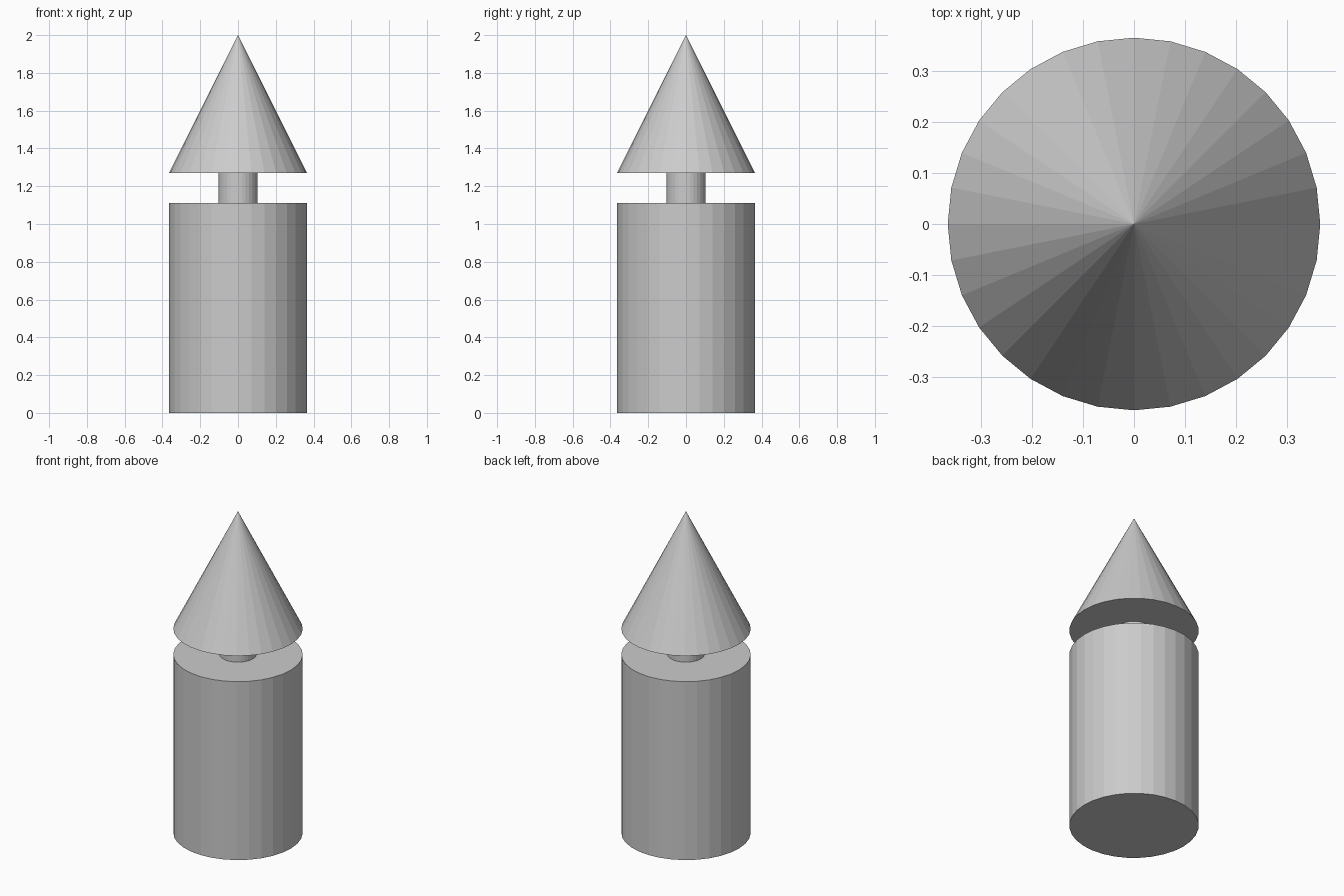
import bpy

if "Cube" in bpy.data.objects:
    bpy.data.objects.remove(bpy.data.objects["Cube"])

SIDES = 32
RADIUS = 0.365
BODY_TOP = 1.11
TIP_BASE = 1.27
TIP_TOP = 2.0


def tapered(name, r_bottom, r_top, z0, z1):
    """Flat-shaded round part standing between heights z0 and z1."""
    bpy.ops.mesh.primitive_cone_add(
        vertices=SIDES, radius1=r_bottom, radius2=r_top,
        depth=z1 - z0, location=(0, 0, (z0 + z1) / 2))
    obj = bpy.context.object
    obj.name = name
    return obj


# Main cylinder
tapered("body", RADIUS, RADIUS, 0.0, BODY_TOP)
# Thin connecting post
tapered("neck", 0.104, 0.104, BODY_TOP, TIP_BASE)
# Pointed cap
tapered("cone_tip", RADIUS, 0.0, TIP_BASE, TIP_TOP)
